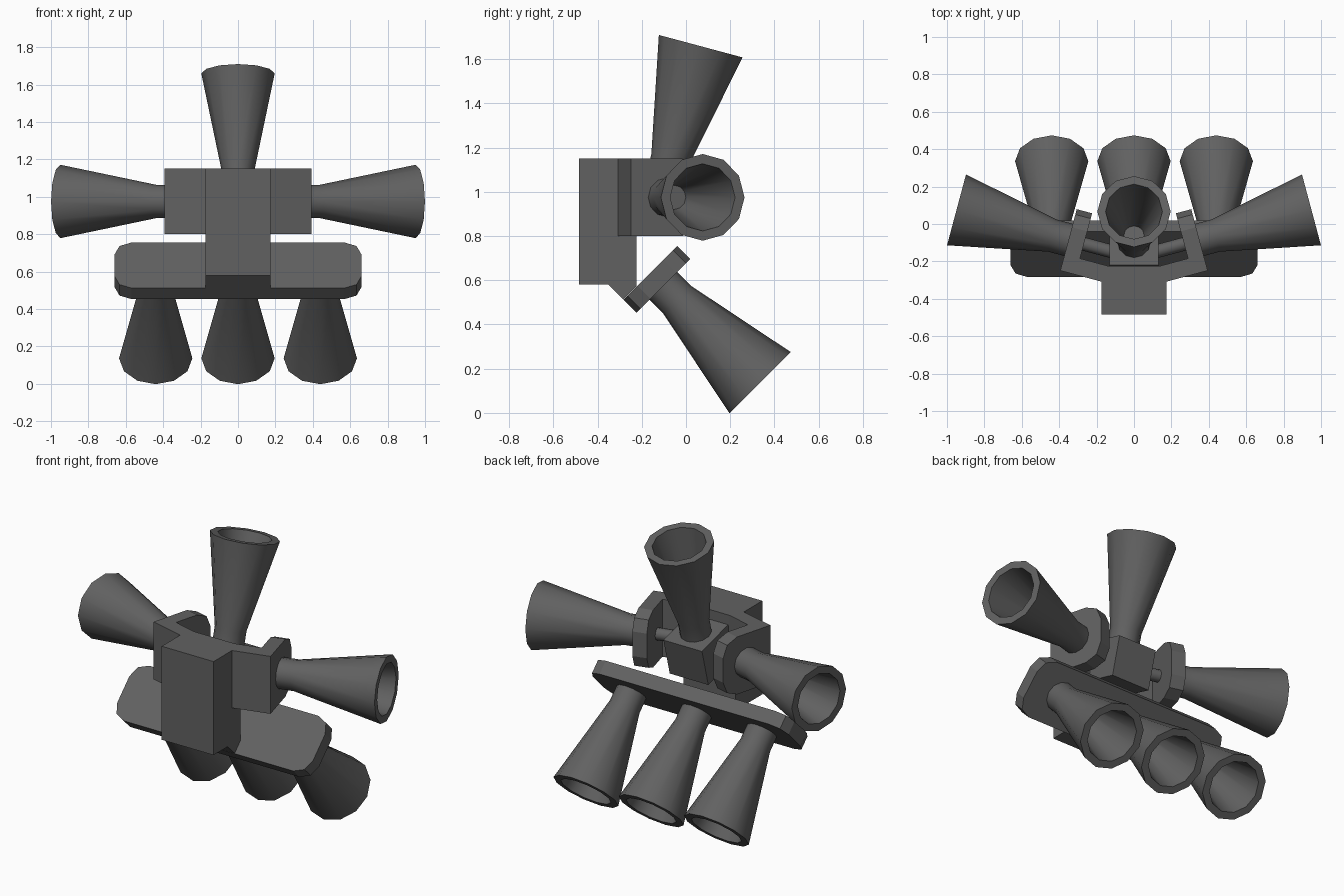
import bpy, bmesh, math
from mathutils import Vector, Matrix

if "Cube" in bpy.data.objects:
    bpy.data.objects.remove(bpy.data.objects["Cube"])

grey = bpy.data.materials.new("dark_grey")
grey.diffuse_color = (0.12, 0.12, 0.12, 1)
grey.use_nodes = True
grey.node_tree.nodes["Principled BSDF"].inputs["Base Color"].default_value = grey.diffuse_color


def finish(name, bm, frame, smooth=False):
    bm.transform(frame)
    bmesh.ops.recalc_face_normals(bm, faces=bm.faces)
    me = bpy.data.meshes.new(name)
    bm.to_mesh(me)
    bm.free()
    ob = bpy.data.objects.new(name, me)
    bpy.context.collection.objects.link(ob)
    me.materials.append(grey)
    if smooth:
        bpy.ops.object.select_all(action='DESELECT')
        ob.select_set(True)
        bpy.context.view_layer.objects.active = ob
        bpy.ops.object.shade_smooth_by_angle(angle=math.radians(40))
    return ob


def frame(origin, u, n):
    """Local x = u, local z = n, placed at origin."""
    u, n = Vector(u).normalized(), Vector(n).normalized()
    m = Matrix((u, n.cross(u), n)).transposed().to_4x4()
    m.translation = origin
    return m


def prism(name, pts, lo, hi, mat):
    bm = bmesh.new()
    face = bm.faces.new([bm.verts.new((x, y, lo)) for x, y in pts])
    ext = bmesh.ops.extrude_face_region(bm, geom=[face], use_keep_orig=True)
    top = [e for e in ext['geom'] if isinstance(e, bmesh.types.BMVert)]
    bmesh.ops.translate(bm, verts=top, vec=(0, 0, hi - lo))
    return finish(name, bm, mat)


def rounded_rect(hx, hy, r, only_right=False):
    """Rectangle outline whose corners are rounded with two segments."""
    pts = []
    for i, (sx, sy) in enumerate([(1, 1), (-1, 1), (-1, -1), (1, -1)]):
        if only_right and sx < 0:
            pts.append((-hx, sy * hy))
            continue
        for k in range(3):
            a = math.radians(90 * i + 45 * k)
            pts.append((sx * (hx - r) + r * math.cos(a), sy * (hy - r) + r * math.sin(a)))
    return pts


def lathe(name, profile, mat, sides=12):
    """Revolve (radius, height) points round local z and cap both ends."""
    bm = bmesh.new()
    rings = [[bm.verts.new((r * math.cos(2 * math.pi * k / sides),
                            r * math.sin(2 * math.pi * k / sides), h))
              for k in range(sides)] for r, h in profile]
    for a, b in zip(rings, rings[1:]):
        for k in range(sides):
            j = (k + 1) % sides
            bm.faces.new((a[k], a[j], b[j], b[k]))
    bm.faces.new(rings[0])
    bm.faces.new(rings[-1])
    return finish(name, bm, mat, smooth=True)


# horn: straight neck, flared cone, rim and hollow inside
HORN = [(0.089, -0.01), (0.089, 0.09), (0.196, 0.62), (0.152, 0.62), (0.055, 0.12)]
c, s = math.cos(math.radians(15)), math.sin(math.radians(15))

# upright mounting block, its foot cut at 45 degrees to meet the lower plate
yz = frame((0, 0, 0), (0, 1, 0), (1, 0, 0))
prism("mounting_block", [(-0.485, 1.15), (-0.485, 0.58), (-0.35, 0.58), (-0.283, 0.513),
                         (-0.225, 0.571), (-0.225, 1.15)], -0.175, 0.175, yz)

# side brackets with horns
for sx, side in ((-1, "left"), (1, "right")):
    m = frame((sx * 0.35, -0.085, 0.975), (-sx * s, c, 0), (sx * c, s, 0))
    prism(side + "_plate", rounded_rect(0.17, 0.175, 0.1, True), -0.085, 0, m)
    prism(side + "_arm", [(-0.17, -0.175), (-0.08, -0.175), (-0.08, 0.175), (-0.17, 0.175)],
          -0.25, -0.001, m)
    lathe(side + "_rod", [(0.036, -0.26), (0.036, -0.08)], m)
    lathe(side + "_horn", HORN, m)

# tilted centre block with the top horn
m = frame((0, -0.094, 1.06), (1, 0, 0), (0, s, c))
prism("centre_block", [(-0.13, -0.13), (0.13, -0.13), (0.13, 0.13), (-0.13, 0.13)],
      -0.235, 0, m)
lathe("top_horn", HORN, m)

# lower plate with three horns pointing back and down
centre = Vector((0, -0.103, 0.575))
m = frame(centre, (1, 0, 0), (0, 1, -1))
prism("lower_plate", rounded_rect(0.66, 0.172, 0.09), -0.083, 0, m)
for i, x in enumerate((-0.44, 0, 0.44)):
    lathe("lower_horn_%d" % (i + 1), HORN, frame(centre + Vector((x, 0, 0)), (1, 0, 0), (0, 1, -1)))
